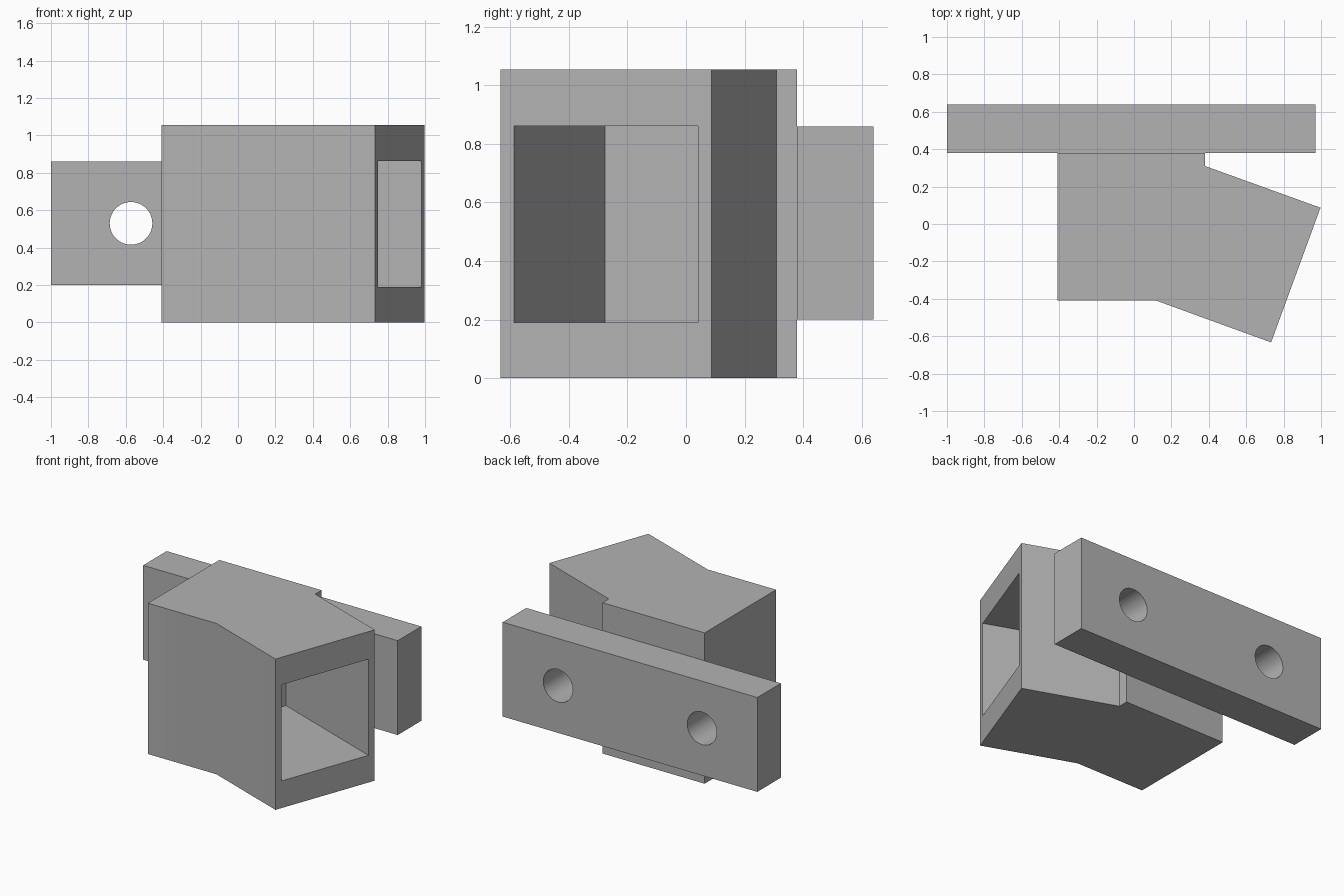
import bpy, bmesh
from math import radians, pi
from mathutils import Matrix, Vector

cube = bpy.data.objects.get("Cube")
if cube:
    bpy.data.objects.remove(cube, do_unlink=True)

grey = bpy.data.materials.new("plain grey")
grey.use_nodes = True
color = (0.45, 0.45, 0.45, 1)
grey.diffuse_color = color
grey.node_tree.nodes["Principled BSDF"].inputs["Base Color"].default_value = color


def add_object(name, bm):
    bmesh.ops.recalc_face_normals(bm, faces=bm.faces)
    mesh = bpy.data.meshes.new(name)
    bm.to_mesh(mesh)
    bm.free()
    obj = bpy.data.objects.new(name, mesh)
    mesh.materials.append(grey)
    bpy.context.collection.objects.link(obj)
    return obj


def prism(name, outline, bottom, top):
    bm = bmesh.new()
    face = bm.faces.new([bm.verts.new((x, y, bottom)) for x, y in outline])
    side = bmesh.ops.extrude_face_region(bm, geom=[face])["geom"]
    verts = [v for v in side if isinstance(v, bmesh.types.BMVert)]
    bmesh.ops.translate(bm, verts=verts, vec=(0, 0, top - bottom))
    return add_object(name, bm)


def cut(target, cutter):
    mod = target.modifiers.new("cut", "BOOLEAN")
    mod.operation = "DIFFERENCE"
    mod.solver = "EXACT"
    mod.object = cutter
    bpy.context.view_layer.objects.active = target
    bpy.ops.object.modifier_apply(modifier=mod.name)
    bpy.data.objects.remove(cutter, do_unlink=True)


# Angled housing
housing = prism("angled_housing", [
    (-0.41, -0.41), (0.12, -0.41), (0.733, -0.633), (0.997, 0.087),
    (0.38, 0.31), (0.38, 0.38), (-0.41, 0.38)], 0, 1.055)

# Deep rectangular pocket square to the angled end
turn = Matrix.Rotation(radians(-20), 2)
mouth = Vector((0.865, -0.273))
corners = [(-0.91, -0.335), (0.1, -0.335), (0.1, 0.335), (-0.91, 0.335)]
cut(housing, prism("pocket_cutter", [mouth + turn @ Vector(c) for c in corners], 0.19, 0.862))

# Mounting bar with two through holes
left, right, low, high = -1, 0.97, 0.2, 0.86
bar = prism("mounting_bar", [(left, 0.38), (right, 0.38), (right, 0.64), (left, 0.64)], low, high)
for side in (-1, 1):
    bm = bmesh.new()
    place = (Matrix.Translation(((left + right) / 2 + side * 0.557, 0.51, (low + high) / 2))
             @ Matrix.Rotation(pi / 2, 4, "X"))
    bmesh.ops.create_cone(bm, cap_ends=True, segments=48, radius1=0.114,
                          radius2=0.114, depth=0.5, matrix=place)
    cut(bar, add_object("hole_cutter", bm))

# Smooth holes and shallow bends, crisp edges
for obj in (housing, bar):
    bpy.ops.object.select_all(action="DESELECT")
    obj.select_set(True)
    bpy.context.view_layer.objects.active = obj
    bpy.ops.object.shade_smooth_by_angle(angle=radians(30))
